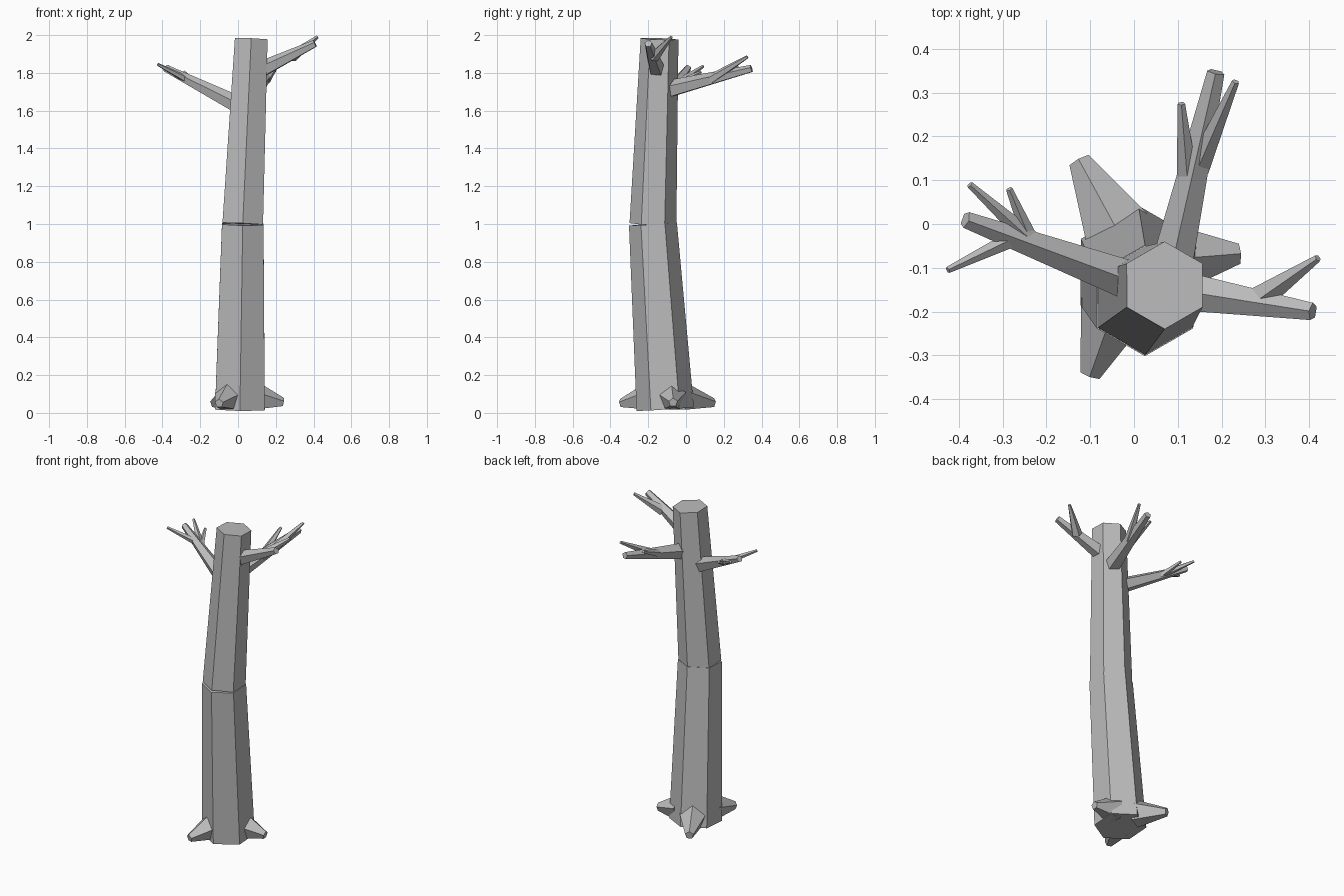
import bpy, bmesh, math
from mathutils import Vector

cube = bpy.data.objects.get("Cube")
if cube:
    bpy.data.objects.remove(cube, do_unlink=True)

bark = bpy.data.materials.new("grey_bark")
bark.use_nodes = True
GREY = (0.5, 0.5, 0.5, 1)
bark.diffuse_color = GREY
bark.node_tree.nodes["Principled BSDF"].inputs["Base Color"].default_value = GREY


def limb(name, start, end, r_start, r_end, sides=5, up=(0, 0, 1)):
    """Tapered flat-sided limb whose first corner points along up."""
    a, b = Vector(start), Vector(end)
    axis = (b - a).normalized()
    side = axis.cross(Vector(up)).normalized()
    ridge = side.cross(axis)
    bm = bmesh.new()
    rings = []
    for centre, r in ((a, r_start), (b, r_end)):
        turns = [2 * math.pi * i / sides for i in range(sides)]
        rings.append([bm.verts.new(centre + r * (math.cos(t) * ridge + math.sin(t) * side))
                      for t in turns])
    for i in range(sides):
        j = (i + 1) % sides
        bm.faces.new((rings[0][i], rings[0][j], rings[1][j], rings[1][i]))
    for ring in rings:
        bm.faces.new(ring)
    bmesh.ops.recalc_face_normals(bm, faces=bm.faces)
    mesh = bpy.data.meshes.new(name)
    bm.to_mesh(mesh)
    bm.free()
    mesh.materials.append(bark)
    obj = bpy.data.objects.new(name, mesh)
    bpy.context.collection.objects.link(obj)
    return obj


# Trunk: two leaning hexagonal logs with a small open crack at the bend
BEND = (0.025, -0.175, 1.0)
limb("lower_trunk", (0.01, -0.11, 0.02), BEND, 0.152, 0.127, 6, (0, 1, 0))
limb("upper_trunk", BEND, (0.07, -0.14, 1.98), 0.124, 0.1, 6, (0, 1, 0))

# Roots
limb("front_root", (-0.045, -0.19, 0.083), (-0.1, -0.345, 0.05), 0.083, 0.024)
limb("left_root", (0.09, -0.08, 0.083), (0.24, -0.068, 0.055), 0.083, 0.024)
limb("back_root", (-0.035, -0.02, 0.083), (-0.125, 0.145, 0.052), 0.083, 0.026)

# Right branch and its twigs
limb("right_branch", (0.02, -0.14, 1.62), (-0.385, 0.01, 1.825), 0.05, 0.02)
limb("right_twig_back", (-0.22, -0.05, 1.74), (-0.375, 0.09, 1.835), 0.025, 0.008)
limb("right_twig_middle", (-0.235, -0.04, 1.745), (-0.285, 0.08, 1.805), 0.02, 0.008)
limb("right_twig_front", (-0.28, -0.035, 1.77), (-0.425, -0.105, 1.845), 0.02, 0.008)

# Back branch and its twigs
limb("back_branch", (0.085, -0.1, 1.71), (0.187, 0.347, 1.822), 0.05, 0.021)
limb("back_twig_left", (0.147, 0.13, 1.765), (0.232, 0.325, 1.885), 0.028, 0.009)
limb("back_twig_right", (0.122, 0.1, 1.76), (0.108, 0.275, 1.84), 0.026, 0.009)

# Left branch and its twig
limb("left_branch", (0.08, -0.148, 1.795), (0.408, -0.2, 1.955), 0.05, 0.021)
limb("left_twig", (0.285, -0.172, 1.885), (0.42, -0.078, 1.99), 0.032, 0.009)
